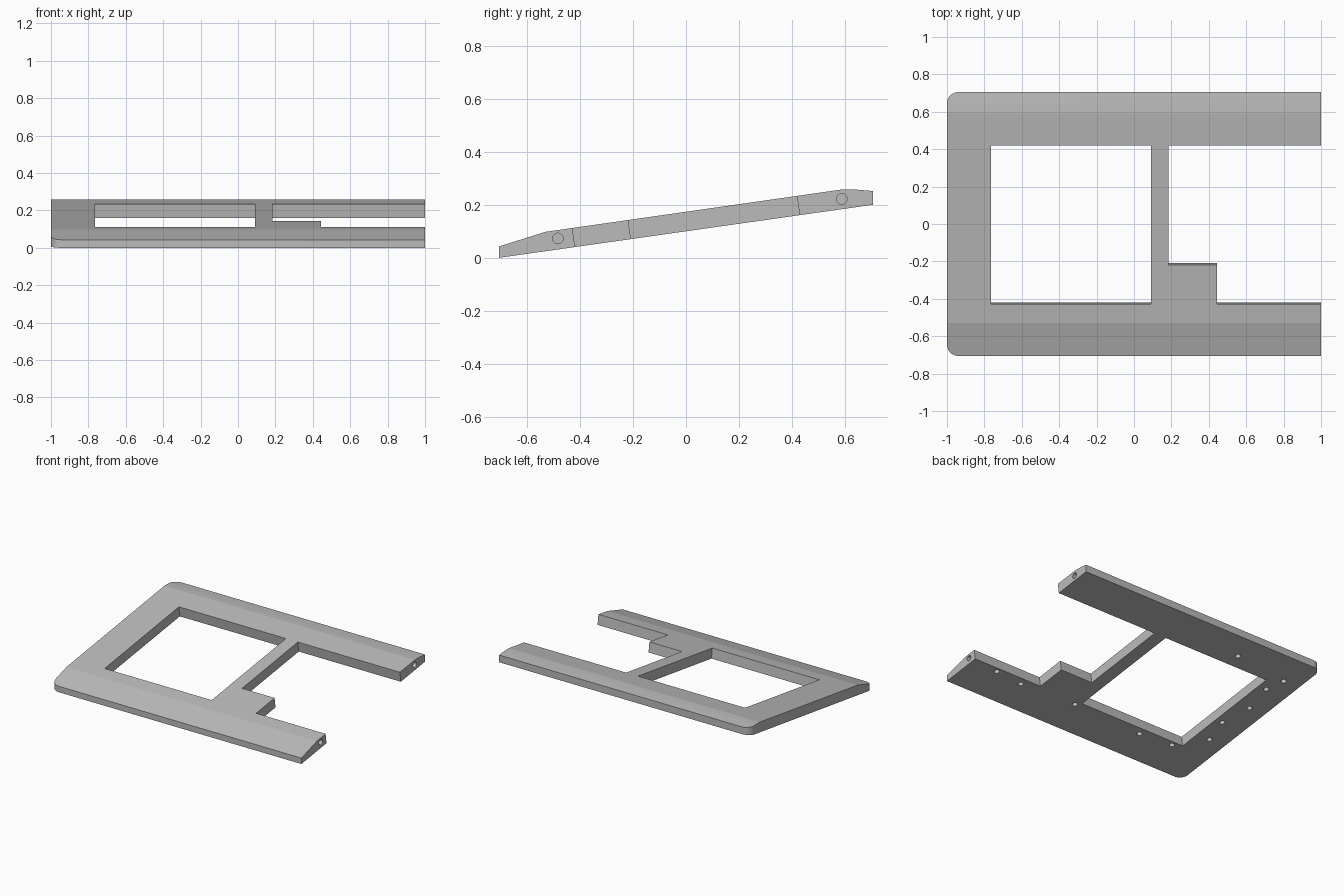
import bpy, bmesh, math
from mathutils import Matrix, Vector

cube = bpy.data.objects.get("Cube")
if cube:
    bpy.data.objects.remove(cube, do_unlink=True)

TILT = math.atan2(0.2, 1.41)
MID_HEIGHT = 0.137


def make_object(name, bm):
    bmesh.ops.recalc_face_normals(bm, faces=bm.faces)
    mesh = bpy.data.meshes.new(name)
    bm.to_mesh(mesh)
    bm.free()
    obj = bpy.data.objects.new(name, mesh)
    bpy.context.collection.objects.link(obj)
    return obj


def prism(bm, points, direction):
    """Extrude a closed outline along a direction."""
    face = bm.faces.new([bm.verts.new(p) for p in points])
    top = bmesh.ops.extrude_face_region(bm, geom=[face])["geom"]
    verts = [v for v in top if isinstance(v, bmesh.types.BMVert)]
    bmesh.ops.translate(bm, verts=verts, vec=direction)


def circle(radius, count=24):
    angles = [2 * math.pi * i / count for i in range(count)]
    return [(radius * math.cos(a), radius * math.sin(a)) for a in angles]


# Wedge-shaped slab, extruded across the width
bm = bmesh.new()
profile = [(-0.705, 0), (0.705, 0.2), (0.705, 0.252), (0.64, 0.2575),
           (0.59, 0.258), (-0.53, 0.098), (-0.705, 0.043)]
prism(bm, [(-1, y, z) for y, z in profile], Vector((2, 0, 0)))

# Rounded upright corners on the closed end
corners = [e for e in bm.edges
           if all(v.co.x < -0.99 for v in e.verts)
           and abs(e.verts[0].co.y - e.verts[1].co.y) < 0.001]
bmesh.ops.bevel(bm, geom=corners, offset=0.06, segments=16, profile=0.5,
                affect='EDGES', clamp_overlap=False)
frame = make_object("case_frame", bm)

# Openings and screw holes, cut square to the sloping slab
bm = bmesh.new()
window = [(-0.765, -0.428), (0.09, -0.428), (0.09, 0.428), (-0.765, 0.428)]
open_bay = [(0.185, -0.215), (0.445, -0.215), (0.445, -0.428),
            (1.1, -0.428), (1.1, 0.428), (0.185, 0.428)]
for outline in (window, open_bay):
    prism(bm, [(x, y, -0.2) for x, y in outline], Vector((0, 0, 0.4)))

screw_holes = [(0.79, -0.46), (0.57, -0.48), (0.125, -0.46), (-0.44, -0.48),
               (-0.7, -0.46), (-0.87, -0.28), (-0.82, -0.09), (-0.87, 0.13),
               (-0.83, 0.35), (-0.87, 0.48), (-0.44, 0.53)]
for x, y in screw_holes:
    prism(bm, [(x + u, y + v, -0.08) for u, v in circle(0.018)],
          Vector((0, 0, 0.08)))
bmesh.ops.transform(bm, verts=bm.verts,
                    matrix=Matrix.Translation((0, 0, MID_HEIGHT))
                    @ Matrix.Rotation(TILT, 4, 'X'))

# Dowel holes in the open ends
for y, z in ((-0.483, 0.073), (0.588, 0.222)):
    prism(bm, [(0.86, y + u, z + v) for u, v in circle(0.02)],
          Vector((0.2, 0, 0)))
cutter = make_object("opening_cutter", bm)
cutter.hide_render = True

boolean = frame.modifiers.new("openings", 'BOOLEAN')
boolean.operation = 'DIFFERENCE'
boolean.solver = 'EXACT'
boolean.object = cutter
bpy.ops.object.select_all(action='DESELECT')
frame.select_set(True)
bpy.context.view_layer.objects.active = frame
bpy.ops.object.modifier_apply(modifier=boolean.name)
bpy.data.objects.remove(cutter, do_unlink=True)

# Single plain grey finish
grey = bpy.data.materials.new("plain_grey")
grey.use_nodes = True
color = (0.5, 0.5, 0.5, 1)
grey.diffuse_color = color
grey.node_tree.nodes["Principled BSDF"].inputs["Base Color"].default_value = color
frame.data.materials.clear()
frame.data.materials.append(grey)
bpy.ops.object.shade_smooth_by_angle(angle=math.radians(7))
